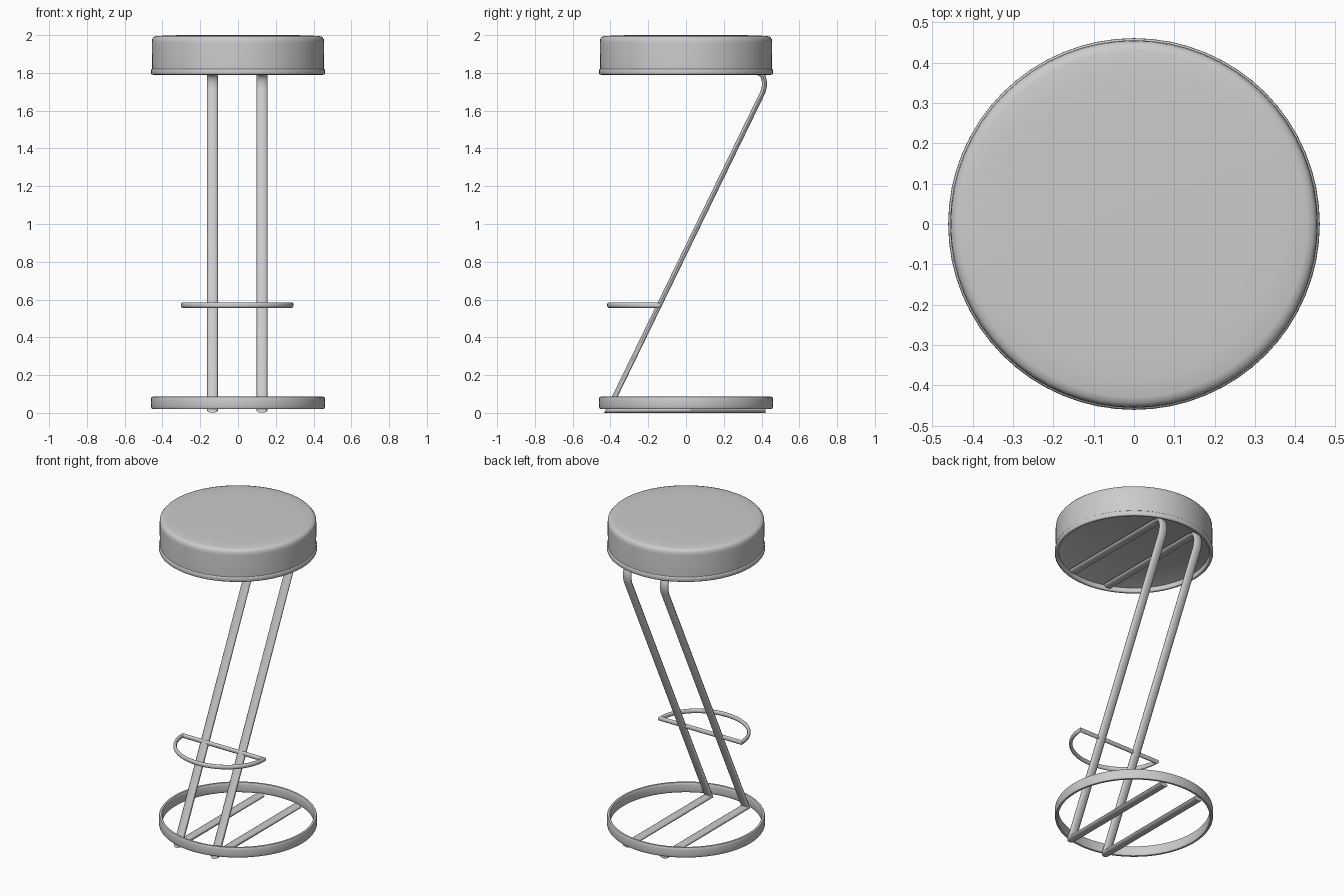
import bpy
import bmesh
from math import sin, cos, pi, radians
from mathutils import Vector

old = bpy.data.objects.get("Cube")
if old:
    bpy.data.objects.remove(old, do_unlink=True)

GREY = (0.6, 0.6, 0.6, 1)
grey = bpy.data.materials.new("light grey")
grey.use_nodes = True
grey.diffuse_color = GREY
grey.node_tree.nodes["Principled BSDF"].inputs["Base Color"].default_value = GREY


def finish(name, bm, angle=40):
    """Turn a bmesh into a smooth-shaded object."""
    bmesh.ops.recalc_face_normals(bm, faces=bm.faces[:])
    mesh = bpy.data.meshes.new(name)
    bm.to_mesh(mesh)
    bm.free()
    mesh.materials.append(grey)
    obj = bpy.data.objects.new(name, mesh)
    bpy.context.collection.objects.link(obj)
    bpy.ops.object.select_all(action='DESELECT')
    obj.select_set(True)
    bpy.context.view_layer.objects.active = obj
    bpy.ops.object.shade_smooth_by_angle(angle=radians(angle))
    return obj


def sweep(name, path, side, wide, thick, closed=False, power=1.0, sides=16):
    """Sweep an oval along a planar path with mitred corners; side is the plane normal."""
    bm = bmesh.new()
    path = [Vector(p) for p in path]
    side = Vector(side)
    n = len(path)
    rings = []
    for i, p in enumerate(path):
        ahead = path[(i + 1) % n] - p
        behind = p - path[i - 1]
        if not closed and i == 0:
            behind = ahead
        if not closed and i == n - 1:
            ahead = behind
        a, b = ahead.normalized(), behind.normalized()
        tangent = (a + b).normalized()
        across = tangent.cross(side) / max(tangent.dot(a), 0.3)
        ring = []
        for k in range(sides):
            t = 2 * pi * k / sides
            c, s = cos(t), sin(t)
            u = wide * abs(c) ** power * (1 if c > 0 else -1)
            v = thick * abs(s) ** power * (1 if s > 0 else -1)
            ring.append(bm.verts.new(p + side * u + across * v))
        rings.append(ring)
    for i in range(n if closed else n - 1):
        r, q = rings[i], rings[(i + 1) % n]
        for k in range(sides):
            j = (k + 1) % sides
            bm.faces.new((r[k], r[j], q[j], q[k]))
    if not closed:
        bm.faces.new(rings[0])
        bm.faces.new(rings[-1])
    return finish(name, bm)


def lathe(name, profile, steps=64):
    """Spin a profile of (radius, height) points about z."""
    bm = bmesh.new()
    verts = [bm.verts.new((r, 0, z)) for r, z in profile]
    edges = [bm.edges.new(pair) for pair in zip(verts, verts[1:])]
    bmesh.ops.spin(bm, geom=verts + edges, cent=(0, 0, 0), axis=(0, 0, 1),
                   angle=2 * pi, steps=steps, use_duplicate=False)
    bmesh.ops.remove_doubles(bm, verts=bm.verts[:], dist=0.0001)
    return finish(name, bm)


def circle(radius, z, steps=64):
    return [(radius * cos(2 * pi * i / steps), radius * sin(2 * pi * i / steps), z)
            for i in range(steps)]


# Padded seat with a soft top edge, and the rim below it
lathe("seat_cushion", [(0, 1.82), (0.445, 1.82), (0.455, 1.815), (0.456, 1.96),
                       (0.454, 1.98), (0.445, 1.991), (0.43, 1.995),
                       (0.38, 1.998), (0.3, 2.0), (0, 2.0)])
sweep("seat_rim", circle(0.45, 1.806), (0, 0, 1), 0.016, 0.011, closed=True, power=0.6)

# Base ring
sweep("base_ring", circle(0.45, 0.053), (0, 0, 1), 0.033, 0.011, closed=True, power=0.6)

# Two bent legs: bar under the seat, rounded bend, sloping leg, floor bar
MIDDLE = -0.004
for name, x in (("left_leg", MIDDLE + 0.131), ("right_leg", MIDDLE - 0.131)):
    profile = [(-0.4, 1.805), (0.36, 1.805), (0.39, 1.799), (0.408, 1.782),
               (0.415, 1.755), (0.415, 1.73), (0.408, 1.7),
               (-0.412, 0.014), (0.42, 0.014)]
    sweep(name, [(x, y, z) for y, z in profile], (1, 0, 0), 0.029, 0.0135)

# Half-oval footrest hoop closed by a straight bar
BAR_Y = -0.145
hoop = [(MIDDLE - 0.288 * cos(pi * i / 32), BAR_Y - 0.263 * sin(pi * i / 32), 0.57)
        for i in range(33)]
sweep("footrest", hoop, (0, 0, 1), 0.014, 0.01, closed=True)
